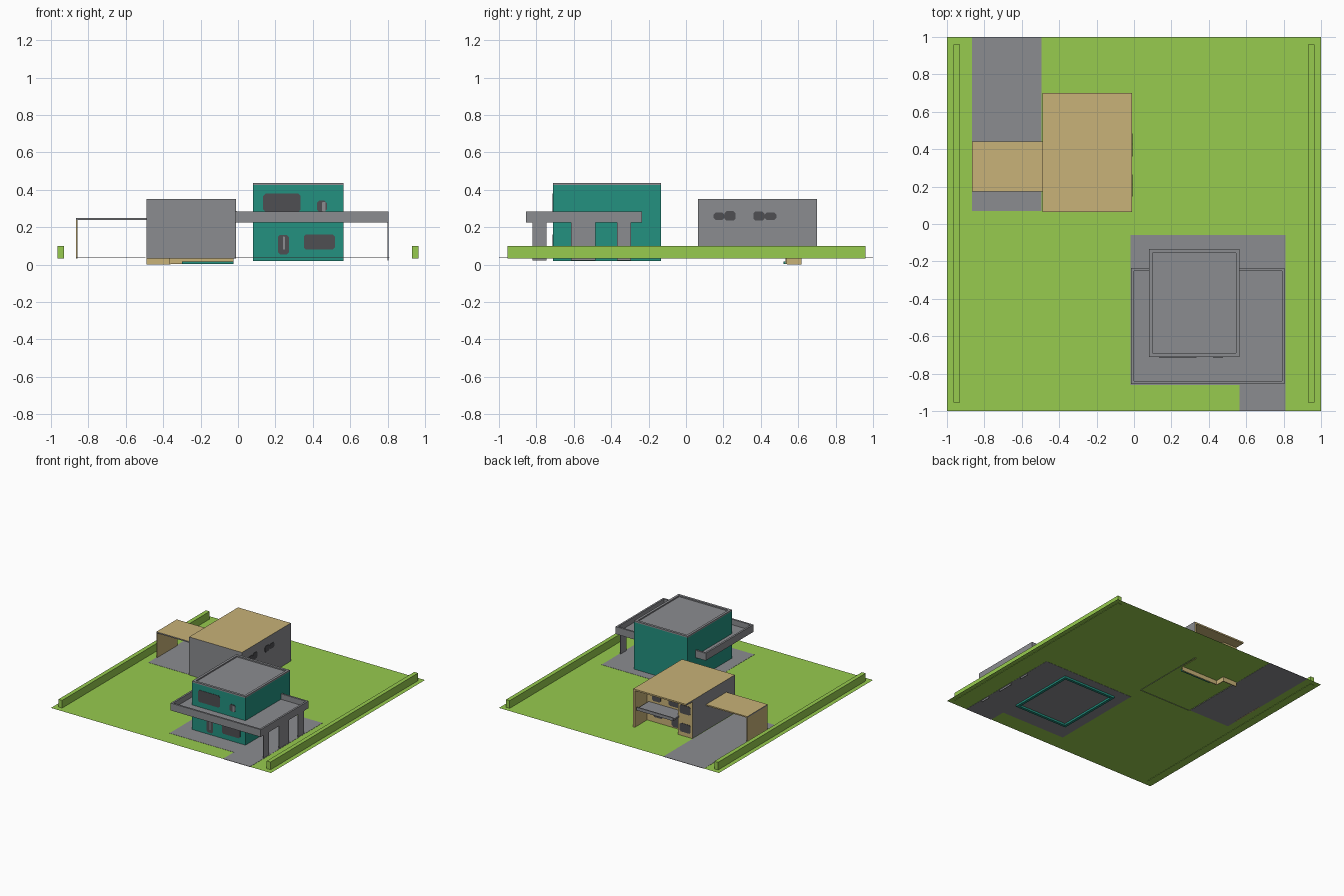
import bpy, bmesh

if "Cube" in bpy.data.objects:
    bpy.data.objects.remove(bpy.data.objects["Cube"])

def mat(name, rgb):
    m = bpy.data.materials.new(name)
    m.diffuse_color = [((c / 255 + 0.055) / 1.055) ** 2.4 for c in rgb] + [1]
    m.use_nodes = True
    m.node_tree.nodes["Principled BSDF"].inputs["Base Color"].default_value = m.diffuse_color
    return m

GRASS = mat("grass green", (151, 203, 78))
GREY = mat("concrete grey", (139, 140, 144))
TEAL = mat("teal wall", (35, 145, 128))
TAN = mat("tan render", (200, 178, 120))
DARK = mat("dark glass", (78, 78, 82))

def finish(name, bm, mats, rule=None):
    bmesh.ops.recalc_face_normals(bm, faces=bm.faces)
    if rule:
        for f in bm.faces:
            f.material_index = rule(f)
    me = bpy.data.meshes.new(name)
    bm.to_mesh(me)
    bm.free()
    for m in mats:
        me.materials.append(m)
    ob = bpy.data.objects.new(name, me)
    bpy.context.collection.objects.link(ob)
    return ob

def prism(name, pts, lo, hi, mats, rule=None, place=lambda u, v, w: (u, v, w)):
    """Extrude the 2D outline pts from lo to hi; place maps it into space."""
    bm = bmesh.new()
    a = [bm.verts.new(place(u, v, lo)) for u, v in pts]
    b = [bm.verts.new(place(u, v, hi)) for u, v in pts]
    bm.faces.new(a)
    bm.faces.new(b)
    n = len(pts)
    for i in range(n):
        j = (i + 1) % n
        bm.faces.new((a[i], a[j], b[j], b[i]))
    return finish(name, bm, mats, rule)

def box(name, x0, x1, y0, y1, z0, z1, m, rule=None):
    mats = m if isinstance(m, list) else [m]
    return prism(name, [(x0, y0), (x1, y0), (x1, y1), (x0, y1)], z0, z1, mats, rule)

def plate(name, axis, at, u0, u1, z0, z1, m=DARK, c=0.012, t=0.004):
    """Chamfered window plate on a wall facing x or y."""
    pts = [(u0 + c, z0), (u1 - c, z0), (u1, z0 + c), (u1, z1 - c),
           (u1 - c, z1), (u0 + c, z1), (u0, z1 - c), (u0, z0 + c)]
    put = (lambda u, v, w: (w, u, v)) if axis == "x" else (lambda u, v, w: (u, w, v))
    prism(name, pts, at - t / 2, at + t / 2, [m], None, put)

def frame(name, x0, x1, y0, y1, z0, z1, t, m):
    """Four walls around a rectangle."""
    box(name + "_front", x0, x1, y0, y0 + t, z0, z1, m)
    box(name + "_back", x0, x1, y1 - t, y1, z0, z1, m)
    box(name + "_left", x0, x0 + t, y0 + t, y1 - t, z0, z1, m)
    box(name + "_right", x1 - t, x1, y0 + t, y1 - t, z0, z1, m)

# Lawn, paving and hedges
bm = bmesh.new()
bm.faces.new([bm.verts.new(p) for p in
              ((-1, -1, .037), (1, -1, .037), (1, 1, .037), (-1, 1, .037))])
finish("lawn", bm, [GRASS])
box("driveway", -.865, -.495, .07, 1, .0355, .0385, GREY)
box("terrace", -.02, .81, -.86, -.06, .0355, .0385, GREY)
box("terrace_path", .565, .81, -1, -.86, .0355, .0385, GREY)
for side, x in (("left", -.947), ("right", .947)):
    box(side + "_hedge", x - .017, x + .017, -.955, .96, .034, .1, GRASS)

# Teal house with recessed flat roof
frame("teal_wall", .08, .565, -.71, -.135, .02, .425, .022, TEAL)
frame("roof_parapet", .08, .565, -.71, -.135, .425, .437, .02, GREY)
box("teal_house_roof", .1, .545, -.69, -.155, .41, .427, GREY)

# Wrap-around balcony: U-shaped floor with parapets
U = [(-.015, -.855), (.805, -.855), (.805, -.235), (.565, -.235),
     (.565, -.71), (.08, -.71), (.08, -.235), (-.015, -.235)]
prism("balcony_floor", U, .225, .24, [GREY])
T = .015
box("balcony_front_parapet", -.015, .805, -.855, -.855 + T, .225, .285, GREY)
for side, x in (("left", -.015), ("right", .805 - T)):
    box("balcony_%s_parapet" % side, x, x + T, -.84, -.235, .225, .285, GREY)
box("balcony_left_end", 0, .08, -.25, -.235, .225, .285, GREY)
box("balcony_right_end", .565, .79, -.25, -.235, .225, .285, GREY)
for i, (y0, y1) in enumerate(((-.82, -.745), (-.615, -.485), (-.37, -.295))):
    box("balcony_pier_%d" % i, .8, .805, y0, y1, .022, .225, GREY)

# Teal house windows
for i, w in enumerate(((.135, .335, .283, .38), (.422, .475, .283, .342),
                       (.213, .272, .055, .16), (.352, .518, .08, .162))):
    plate("teal_house_window_%d" % i, "y", -.711, *w)
plate("window_post", "y", -.7125, .45, .468, .285, .335, GREY, .002)
plate("door_post", "y", -.7125, .24, .25, .08, .15, GREY, .002)

# Tan house: grey outside, tan on top, at the back and inside the porch
def tan_rule(f):
    c, n = f.calc_center_median(), f.normal
    porch = n.x < -.5 and c.x > -.1 or n.x > .5 and c.x < -.1
    return 1 if abs(n.z) > .5 or n.y > .5 or porch else 0

plan = [(-.49, .065), (-.01, .065), (-.01, .7), (-.025, .7),
        (-.025, .54), (-.36, .54), (-.36, .617), (-.49, .617)]
house = prism("tan_house_walls", plan, .034, .34, [GREY, TAN], tan_rule)
bm = bmesh.new()
bm.from_mesh(house.data)
bmesh.ops.delete(bm, geom=[f for f in bm.faces if f.normal.z < -.5], context="FACES")
bm.to_mesh(house.data)
bm.free()

def roof_rule(f):
    return 1 if abs(f.normal.z) > .5 or f.normal.y > .5 else 0
box("tan_house_roof", -.49, -.01, .065, .7, .338, .35, [GREY, TAN], roof_rule)

# Wall footings showing below the lawn
box("porch_footing", -.36, -.025, .533, .54, .003, .034, TAN)
box("corner_footing", -.49, -.36, .61, .617, 0, .034, TAN)
box("footing_link", -.365, -.36, .54, .617, 0, .034, TAN)
box("teal_footing", -.3, -.025, .522, .532, .003, .018, TEAL)

# Porch balcony
box("porch_balcony_floor", -.37, -.04, .54, .698, .18, .193, GREY)
box("porch_balcony_rim", -.37, -.04, .688, .698, .193, .205, GREY)

# Tan house windows
for i, w in enumerate(((-.475, -.375, .07, .14), (-.475, -.375, .22, .29))):
    plate("corner_window_%d" % i, "y", .618, *w)
for i, w in enumerate(((-.33, -.22, .21, .295), (-.15, -.07, .21, .3),
                       (-.33, -.25, .045, .15), (-.17, -.08, .08, .15))):
    plate("porch_window_%d" % i, "y", .541, *w)
for i, w in enumerate(((.147, .205, .238, .28), (.205, .265, .235, .287),
                       (.36, .42, .235, .285), (.42, .483, .238, .28))):
    plate("side_window_%d" % i, "x", -.009, *w)

# Carport
box("carport_roof", -.865, -.49, .175, .44, .24, .25, [GREY, TAN], roof_rule)
box("carport_wall", -.865, -.858, .175, .44, .034, .24, TAN)
